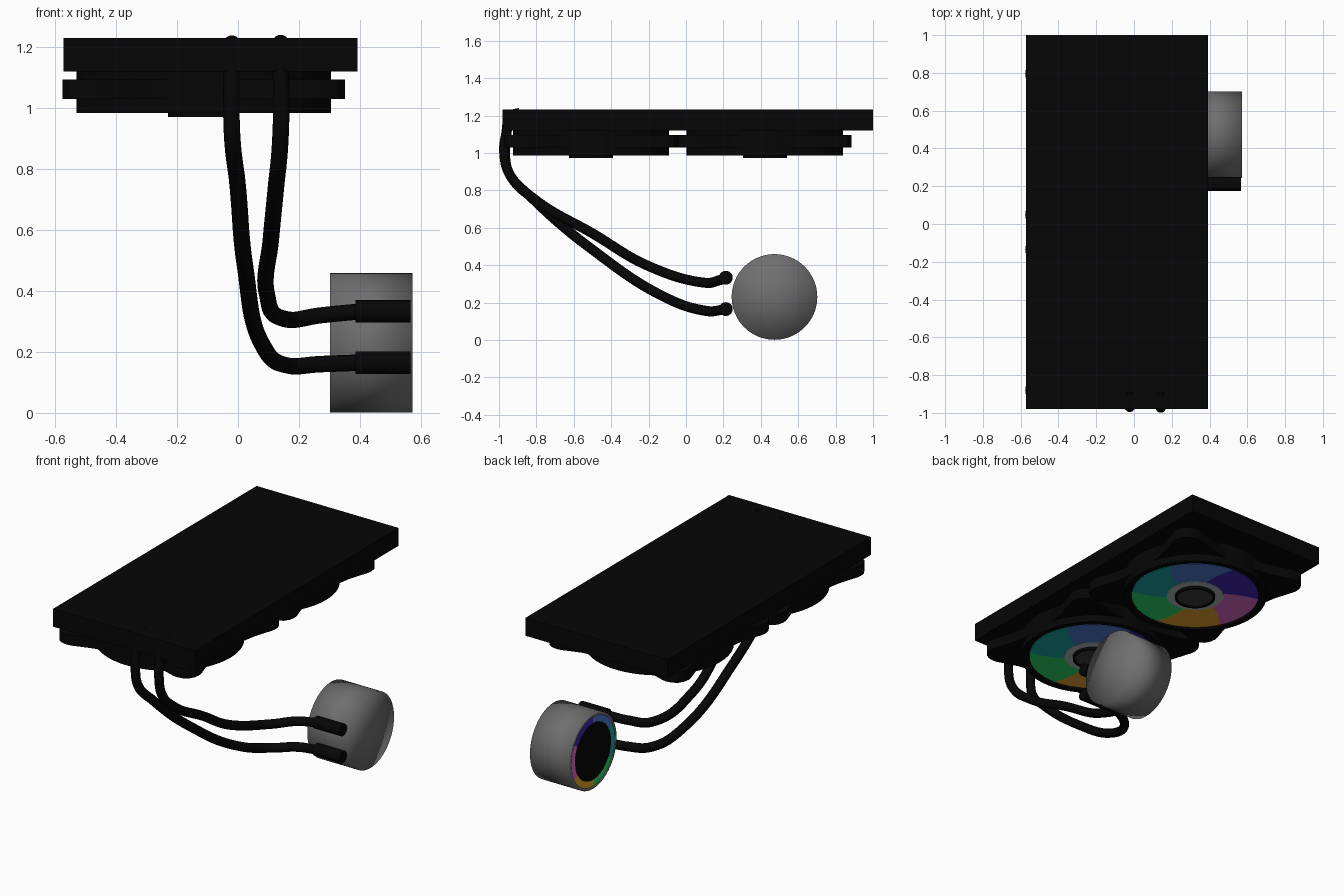
import bpy, bmesh, math
from mathutils import Matrix, Vector

if "Cube" in bpy.data.objects:
    bpy.data.objects.remove(bpy.data.objects["Cube"])

# ---------- colours ----------
def mat(name, r, g, b):
    m = bpy.data.materials.new(name)
    m.diffuse_color = (r, g, b, 1)
    m.use_nodes = True
    m.node_tree.nodes["Principled BSDF"].inputs["Base Color"].default_value = m.diffuse_color
    return m

BLACK = mat("black", .0018, .0018, .0018)
CHARCOAL = mat("charcoal", .045, .045, .047)
GREY = mat("grey_metal", .16, .16, .16)
PALE = mat("pale_grey", .42, .46, .46)
RAINBOW = [mat("teal", .008, .38, .38), mat("blue", .07, .19, .62),
           mat("violet", .05, .018, .46), mat("pink", .70, .15, .56),
           mat("gold", .86, .39, .03), mat("green", .024, .68, .14)]

# ---------- helpers ----------
def finish(name, bm, mats, matrix=Matrix(), smooth=35):
    me = bpy.data.meshes.new(name)
    bm.to_mesh(me)
    bm.free()
    ob = bpy.data.objects.new(name, me)
    bpy.context.collection.objects.link(ob)
    for m in mats:
        me.materials.append(m)
    ob.matrix_world = matrix
    if smooth:
        bpy.ops.object.select_all(action='DESELECT')
        ob.select_set(True)
        bpy.context.view_layer.objects.active = ob
        bpy.ops.object.shade_smooth_by_angle(angle=math.radians(smooth))
    return ob

def box(name, lo, hi, material):
    bm = bmesh.new()
    bmesh.ops.create_cube(bm, size=1)
    lo, hi = Vector(lo), Vector(hi)
    for v in bm.verts:
        v.co = (lo + hi) / 2 + v.co * (hi - lo)
    return finish(name, bm, [material], smooth=0)

def lathe(name, profile, material, matrix, steps=64, smooth=35):
    """Spin an (r, z) profile around local z."""
    bm = bmesh.new()
    vs = [bm.verts.new((r, 0, z)) for r, z in profile]
    es = [bm.edges.new(p) for p in zip(vs, vs[1:])]
    bmesh.ops.spin(bm, geom=vs + es, axis=(0, 0, 1), cent=(0, 0, 0),
                   angle=math.tau, steps=steps, use_merge=True)
    bmesh.ops.remove_doubles(bm, verts=bm.verts, dist=1e-5)
    bmesh.ops.recalc_face_normals(bm, faces=bm.faces)
    return finish(name, bm, [material], matrix, smooth)

def colour_wheel(name, r0, r1, thick, start, twist, matrix, n=72, rings=5):
    """Thin annulus split into six coloured, slightly swirled sectors."""
    bm = bmesh.new()
    grid = []
    for j in range(rings):
        t = j / (rings - 1)
        r = r0 + (r1 - r0) * t
        grid.append([bm.verts.new((r * math.cos(a), r * math.sin(a), 0)) for a in
                     (math.radians(start + twist * (t - .5)) + math.tau * i / n
                      for i in range(n))])
    for a, b in zip(grid, grid[1:]):
        for i in range(n):
            k = (i + 1) % n
            bm.faces.new((a[i], b[i], b[k], a[k])).material_index = i * 6 // n
    ob = finish(name, bm, RAINBOW, matrix, smooth=0)
    s = ob.modifiers.new("thickness", 'SOLIDIFY')
    s.thickness, s.offset = thick, 0
    return ob

def tube(name, pts, radius):
    cu = bpy.data.curves.new(name, 'CURVE')
    cu.dimensions = '3D'
    cu.bevel_depth, cu.bevel_resolution = radius, 5
    cu.use_fill_caps = True
    sp = cu.splines.new('BEZIER')
    sp.bezier_points.add(len(pts) - 1)
    for bp, p in zip(sp.bezier_points, pts):
        bp.co = p
        bp.handle_left_type = bp.handle_right_type = 'AUTO'
    ob = bpy.data.objects.new(name, cu)
    bpy.context.collection.objects.link(ob)
    cu.materials.append(BLACK)
    bpy.ops.object.select_all(action='DESELECT')
    ob.select_set(True)
    bpy.context.view_layer.objects.active = ob
    bpy.ops.object.convert(target='MESH')
    bpy.ops.object.shade_smooth_by_angle(angle=math.radians(40))

# ---------- radiator ----------
box("radiator", (-.573, -.98, 1.12), (.393, 1.0, 1.231), BLACK)

# ---------- fans ----------
EAR = [(.405, 0), (.405, .13), (.42, .22), (.445, .30), (.46, .345), (.464, .375),
       (.458, .41), (.44, .44)]
QUADRANT = EAR + [(y, x) for x, y in reversed(EAR)][:-1]

def fan_plate(name, matrix):
    """Square plate with rounded corner ears and hollowed sides."""
    bm = bmesh.new()
    vs = []
    for q in range(4):
        c, s = [(1, 0), (0, 1), (-1, 0), (0, -1)][q]
        vs += [bm.verts.new((x * c - y * s, x * s + y * c, 1.03)) for x, y in QUADRANT]
    f = bm.faces.new(vs)
    ext = bmesh.ops.extrude_face_region(bm, geom=[f])["geom"]
    bmesh.ops.translate(bm, vec=(0, 0, .065),
                        verts=[g for g in ext if isinstance(g, bmesh.types.BMVert)])
    bmesh.ops.recalc_face_normals(bm, faces=bm.faces)
    finish(name, bm, [BLACK], matrix)

for label, y in (("front", -.508), ("rear", .422)):
    at = Matrix.Translation((-.112, y, 0))
    lathe(label + "_fan_drum", [(0, 1.12), (.418, 1.12), (.418, .985), (.385, .985),
                                (.372, 1.002), (0, 1.002)], BLACK, at)
    fan_plate(label + "_fan_plate", at)
    colour_wheel(label + "_fan_light_wheel", .165, .372, .006, -40, 14,
                 at @ Matrix.Translation((0, 0, .994)))
    lathe(label + "_fan_inner_ring", [(.166, 1.0), (.166, .989), (.11, .989), (.11, 1.0)],
          PALE, at)
    lathe(label + "_fan_hub", [(.117, 1.0), (.117, .972), (.105, .972), (.105, .998)],
          BLACK, at)
    lathe(label + "_fan_hub_cap", [(.106, 1.0), (.106, .982), (0, .982)], CHARCOAL, at)

# ---------- pump (local z points to -x, local x to -y) ----------
facing = Matrix(((0, 0, -1, 0), (-1, 0, 0, 0), (0, 1, 0, 0), (0, 0, 0, 1)))
pump = Matrix.Translation((.305, .473, .23)) @ facing
# soft-shaded all over, like a turned metal cap
lathe("pump_body", [(0, -.267), (.229, -.267), (.229, .003), (.213, .003), (.213, -.003),
                    (0, -.003)], GREY, pump, smooth=180)
lathe("pump_screen", [(0, .002), (.176, .002), (.176, -.003)], BLACK, pump)
colour_wheel("pump_light_ring", .174, .2135, .004, -30, 0, pump, rings=2)

# ---------- hoses and fittings ----------
for label, z in (("lower", .165), ("upper", .333)):
    lathe(label + "_hose_fitting", [(0, -.262), (.037, -.262), (.037, -.08), (0, -.08)],
          BLACK, Matrix.Translation((.305, .213, z)) @ facing, steps=24)
tube("lower_hose", [(-.02, -.885, 1.214), (-.02, -.935, 1.195), (-.022, -.96, 1.10),
                    (-.022, -.968, 1.0), (-.018, -.945, .89), (-.003, -.83, .765),
                    (.022, -.51, .49), (.085, -.085, .215),
                    (.165, .11, .155), (.27, .185, .160), (.40, .213, .165)], .027)
tube("upper_hose", [(.14, -.885, 1.216), (.14, -.935, 1.197), (.141, -.962, 1.10),
                    (.142, -.972, 1.0), (.138, -.94, .88), (.125, -.80, .745),
                    (.108, -.50, .57), (.094, -.20, .395),
                    (.165, .10, .306), (.27, .18, .320), (.40, .213, .333)], .027)
